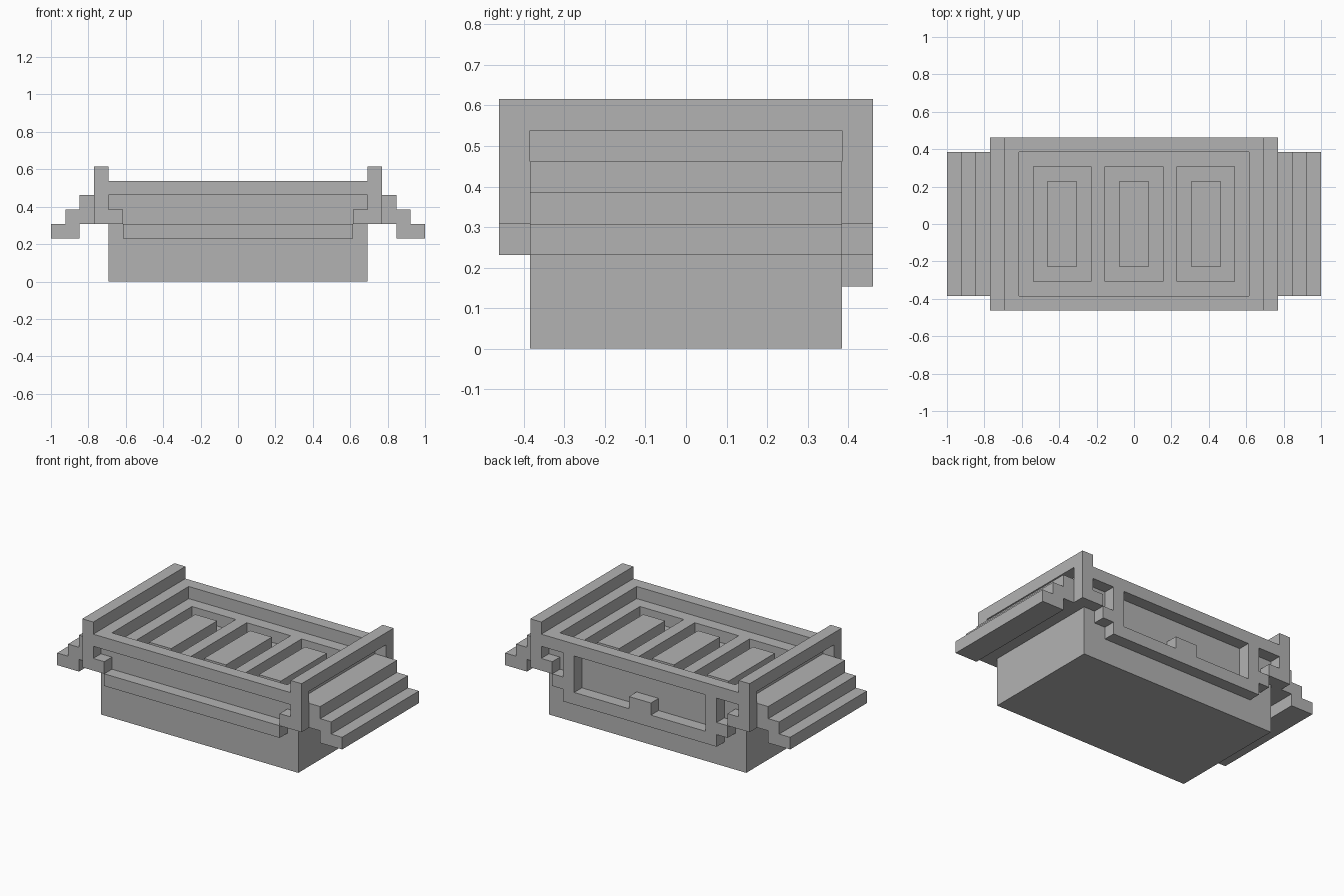
import bpy
import bmesh
from mathutils import Vector

U = 1 / 13  # one building block

if "Cube" in bpy.data.objects:
    bpy.data.objects.remove(bpy.data.objects["Cube"])

grey = bpy.data.materials.new("stone grey")
grey.use_nodes = True
colour = (0.45, 0.45, 0.45, 1)
grey.diffuse_color = colour
grey.node_tree.nodes["Principled BSDF"].inputs["Base Color"].default_value = colour


def prism(name, outline, y0, y1):
    """Extrude an x-z outline from y0 to y1, in blocks."""
    bm = bmesh.new()
    face = bm.faces.new([bm.verts.new((x * U, y0 * U, z * U)) for x, z in outline])
    grown = bmesh.ops.extrude_face_region(bm, geom=[face])
    verts = [v for v in grown["geom"] if isinstance(v, bmesh.types.BMVert)]
    bmesh.ops.translate(bm, verts=verts, vec=Vector((0, (y1 - y0) * U, 0)))
    bmesh.ops.recalc_face_normals(bm, faces=bm.faces)
    mesh = bpy.data.meshes.new(name)
    bm.to_mesh(mesh)
    bm.free()
    mesh.materials.append(grey)
    obj = bpy.data.objects.new(name, mesh)
    bpy.context.collection.objects.link(obj)
    return obj


def box(name, x0, x1, y0, y1, z0, z1):
    return prism(name, [(x0, z0), (x1, z0), (x1, z1), (x0, z1)], y0, y1)


def mirrored(half):
    """Complete a right-hand outline with its reflection across x = 0."""
    return half + [(-x, z) for x, z in reversed(half)]


def cut(obj, cutter):
    """Subtract the cutter, then discard it."""
    cutter.hide_render = True
    mod = obj.modifiers.new("cut", "BOOLEAN")
    mod.operation = "DIFFERENCE"
    mod.solver = "EXACT"
    mod.object = cutter
    bpy.context.view_layer.objects.active = obj
    bpy.ops.object.modifier_apply(modifier=mod.name)
    bpy.data.objects.remove(cutter)


# Solid body with three sunken bays, each holding a raised block
body = box("body", -9, 9, -5, 5, 0, 6)
for i, cx in enumerate((-5, 0, 5)):
    cut(body, box("bay_cutter", cx - 2, cx + 2, -4, 4, 5, 7))
    box(f"bay_block_{i + 1}", cx - 1, cx + 1, -3, 3, 5, 6)

# Front rail and ledge
box("front_rail", -9, 9, -6, -5, 6, 7)
box("front_ledge", -8, 8, -6, -5, 3, 4)

# Back panel with a notched window
frame = [(7, 2), (7, 3), (8, 3), (8, 4), (7, 4), (7, 6), (9, 6), (9, 7)]
window = [(1, 4), (1, 3), (6, 3), (6, 6)]
back_panel = prism("back_panel", mirrored(frame), 5, 6)
cut(back_panel, prism("window_cutter", mirrored(window), 4, 7))

# Ends: inner rim, slotted wall, corner cubes and stepped wing
steps = [(10, 4), (11, 4), (11, 3), (13, 3), (13, 4),
         (12, 4), (12, 5), (11, 5), (11, 6), (10, 6)]
for side, s in (("left", 1), ("right", -1)):
    box(f"{side}_rim", s * 8, s * 9, -5, 5, 6, 7)
    wall = box(f"{side}_wall", s * 9, s * 10, -6, 6, 4, 8)
    cut(wall, box("slot_cutter", s * 8.5, s * 10.5, -5, 5, 6, 7))
    box(f"{side}_front_cube", s * 8, s * 9, -6, -5, 4, 5)
    box(f"{side}_back_cube", s * 8, s * 9, 5, 6, 4, 5)
    prism(f"{side}_steps", [(s * x, z) for x, z in steps], -5, 5)
